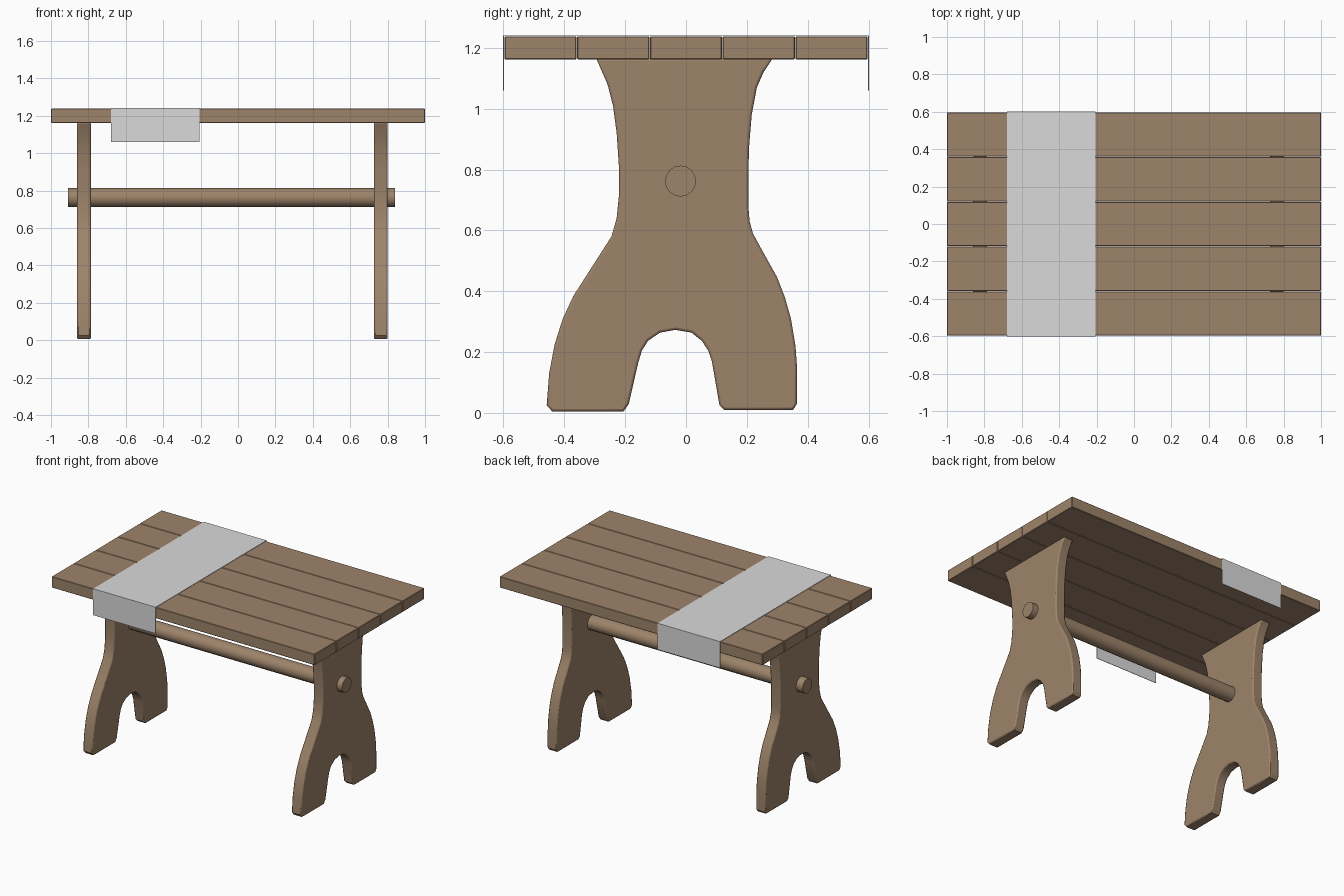
import bpy
import bmesh
from mathutils import Matrix

cube = bpy.data.objects.get("Cube")
if cube:
    bpy.data.objects.remove(cube, do_unlink=True)


def material(name, rgb):
    mat = bpy.data.materials.new(name)
    mat.use_nodes = True
    mat.diffuse_color = (*rgb, 1)
    mat.node_tree.nodes["Principled BSDF"].inputs["Base Color"].default_value = (*rgb, 1)
    return mat


wood = material("brown wood", (0.34, 0.23, 0.145))
linen = material("pale linen", (0.7, 0.7, 0.7))


def finish(name, bm, mat, bevel=0.0, segments=1):
    """Turn a bmesh into a shaded object, with optional rounded rims."""
    bmesh.ops.recalc_face_normals(bm, faces=bm.faces)
    mesh = bpy.data.meshes.new(name)
    bm.to_mesh(mesh)
    bm.free()
    obj = bpy.data.objects.new(name, mesh)
    bpy.context.collection.objects.link(obj)
    mesh.materials.append(mat)
    if bevel:
        mod = obj.modifiers.new("rim", 'BEVEL')
        mod.width = bevel
        mod.segments = segments
        mod.limit_method = 'ANGLE'
        mod.angle_limit = 1.1
    return obj


def smooth(obj):
    bpy.ops.object.select_all(action='DESELECT')
    obj.select_set(True)
    bpy.context.view_layer.objects.active = obj
    bpy.ops.object.shade_smooth_by_angle()


def extrude_profile(name, points, x0, x1, mat, bevel=0.0, segments=1):
    """Extrude a closed (y, z) outline along x."""
    bm = bmesh.new()
    face = bm.faces.new([bm.verts.new((x0, y, z)) for y, z in points])
    side = bmesh.ops.extrude_face_region(bm, geom=[face])
    moved = [v for v in side["geom"] if isinstance(v, bmesh.types.BMVert)]
    bmesh.ops.translate(bm, verts=moved, vec=(x1 - x0, 0, 0))
    return finish(name, bm, mat, bevel, segments)


# Tabletop: five planks side by side
PLANKS = 5
PITCH = 1.196 / PLANKS
for i in range(PLANKS):
    y = (i - (PLANKS - 1) / 2) * PITCH
    bm = bmesh.new()
    bmesh.ops.create_cube(bm, size=1, matrix=Matrix.Translation((0, y, 1.2))
                          @ Matrix.Diagonal((2, PITCH - 0.002, 0.076, 1)))
    finish(f"top_plank_{i + 1}", bm, wood, 0.003)

# Trestle legs: waisted boards with an arch between the feet
right_edge = [(.285, 1.165), (.255, 1.12), (.233, 1.07), (.216, .98), (.207, .87),
              (.205, .77), (.205, .68), (.209, .63), (.22, .59), (.25, .535), (.30, .445),
              (.325, .38), (.345, .31), (.36, .22), (.365, .15), (.365, .03), (.352, .01)]
arch = [(.125, .01), (.11, .025), (.085, .17), (.073, .205), (.052, .237), (.018, .264),
        (-.035, .273), (-.085, .264), (-.125, .237), (-.145, .205), (-.157, .165),
        (-.188, .03), (-.205, .005)]
left_edge = [(-.44, .005), (-.458, .025), (-.45, .13), (-.432, .225), (-.405, .31),
             (-.37, .385), (-.245, .58), (-.228, .64), (-.22, .72), (-.22, .8),
             (-.228, .92), (-.24, 1.01), (-.258, 1.08), (-.295, 1.165)]
for side, x in (("right", -0.86), ("left", 0.727)):
    leg = extrude_profile(f"{side}_leg", right_edge + arch + left_edge,
                          x, x + 0.073, wood, 0.008, 2)
    smooth(leg)

# Round stretcher passing through both legs
bm = bmesh.new()
bmesh.ops.create_cone(bm, cap_ends=True, segments=16, radius1=0.051, radius2=0.051, depth=1.75,
                      matrix=Matrix.Translation((-0.035, -0.018, 0.762))
                      @ Matrix.Rotation(1.5708, 4, 'Y'))
smooth(finish("stretcher_rod", bm, wood))

# Table runner draped over the front and back edges
T = 0.003
Y, TOP, HEM = 0.602, 1.2415, 1.06
outer = [(-Y, HEM), (-Y, TOP), (Y, TOP), (Y, HEM)]
inner = [(Y - T, HEM), (Y - T, TOP - T), (T - Y, TOP - T), (T - Y, HEM)]
extrude_profile("table_runner", outer + inner, -0.68, -0.205, linen)
